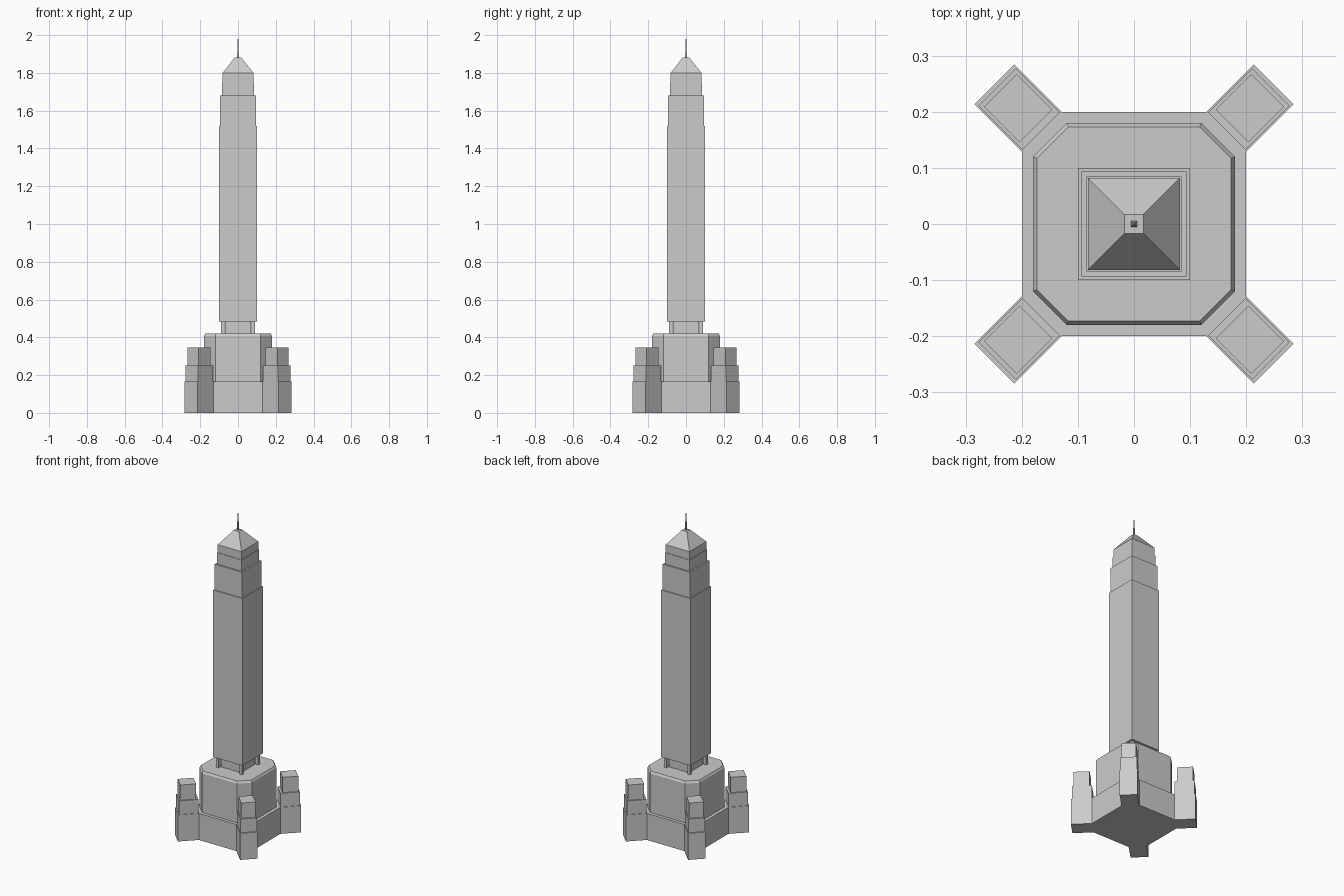
import bpy, bmesh
from math import cos, sin, pi, sqrt

if "Cube" in bpy.data.objects:
    bpy.data.objects.remove(bpy.data.objects["Cube"])


def loft(name, rings):
    """Closed solid from stacked rings: [(z, [(x, y), ...]), ...]"""
    bm = bmesh.new()
    loops = [[bm.verts.new((x, y, z)) for x, y in pts] for z, pts in rings]
    n = len(loops[0])
    bm.faces.new(loops[0][::-1])
    bm.faces.new(loops[-1])
    for a, b in zip(loops, loops[1:]):
        for i in range(n):
            j = (i + 1) % n
            bm.faces.new((a[i], a[j], b[j], b[i]))
    bmesh.ops.recalc_face_normals(bm, faces=bm.faces)
    me = bpy.data.meshes.new(name)
    bm.to_mesh(me)
    bm.free()
    ob = bpy.data.objects.new(name, me)
    bpy.context.collection.objects.link(ob)
    return ob


def turn(pts, k):
    c, s = cos(k * pi / 2), sin(k * pi / 2)
    return [(x * c - y * s, x * s + y * c) for x, y in pts]


def around(pts):
    """Repeat one corner's points around all four corners."""
    return [p for k in range(4) for p in turn(pts, k)]


def square(h, cx=0, cy=0):
    return [(cx - h, cy - h), (cx + h, cy - h), (cx + h, cy + h), (cx - h, cy + h)]


def octagon(h, c):
    return around([(h, c), (c, h)])


def diagonal_rect(w, d0, d1):
    """Rectangle along the +x+y diagonal, half width w, from d0 to d1."""
    r = 1 / sqrt(2)
    return [((d + s * w) * r, (d - s * w) * r)
            for d, s in ((d0, 1), (d1, 1), (d1, -1), (d0, -1))]


# Plinth with diagonal corner arms
plinth = around([(0.2, 0.129), (0.2845, 0.2135), (0.2135, 0.2845), (0.129, 0.2)])
loft("plinth", [(0, plinth), (0.165, plinth)])

# Octagonal drum with bevelled top rim
loft("drum", [(0.165, octagon(0.18, 0.12)), (0.408, octagon(0.18, 0.12)),
              (0.42, octagon(0.173, 0.117))])

# Stepped corner buttresses and neck posts
for k in range(4):
    lower = turn(diagonal_rect(0.047, 0.234, 0.345), k)
    upper = turn(diagonal_rect(0.041, 0.247, 0.337), k)
    loft("buttress_lower", [(0.165, lower), (0.25, lower)])
    loft("buttress_upper", [(0.25, upper), (0.345, upper)])
    post = turn(square(0.009, 0.08, 0.08), k)
    loft("neck_post", [(0.42, post), (0.484, post)])

# Recessed neck and stepped shaft
for name, h, z0, z1 in (("neck", 0.069, 0.42, 0.484),
                        ("shaft", 0.1, 0.484, 1.52),
                        ("shaft_upper", 0.094, 1.52, 1.68),
                        ("crown_lower", 0.085, 1.68, 1.75),
                        ("crown_upper", 0.082, 1.75, 1.80)):
    loft(name, [(z0, square(h)), (z1, square(h))])

# Truncated pyramid roof and tapering mast
loft("roof", [(1.80, square(0.082)), (1.882, square(0.017))])
loft("mast", [(1.882, square(0.005)), (2.0, square(0.0005))])
